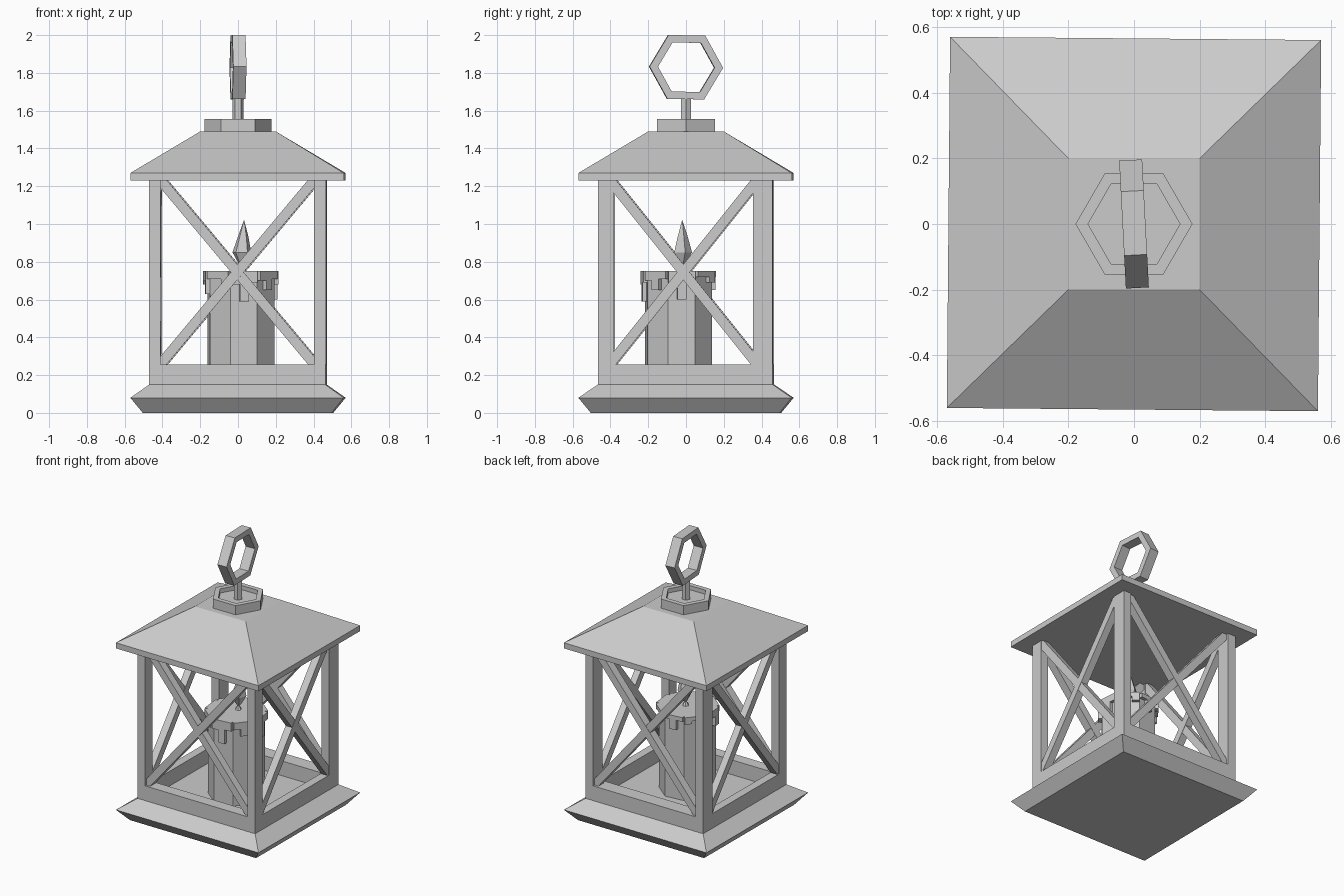
import bpy, bmesh
from math import cos, sin, pi, radians
from mathutils import Vector, Matrix

if "Cube" in bpy.data.objects:
    bpy.data.objects.remove(bpy.data.objects["Cube"])

TURN = radians(-0.5)   # slight hand-made twist of frame and roof


def finish(name, bm):
    bmesh.ops.recalc_face_normals(bm, faces=bm.faces)
    me = bpy.data.meshes.new(name)
    bm.to_mesh(me)
    bm.free()
    ob = bpy.data.objects.new(name, me)
    bpy.context.collection.objects.link(ob)
    return ob


def ring(n, r, z, start=0.0, cx=0.0, cy=0.0):
    return [(cx + r * cos(start + 2 * pi * i / n), cy + r * sin(start + 2 * pi * i / n), z)
            for i in range(n)]


def rect(x, y, z, a=TURN, cy=0.0):
    return [tuple(Matrix.Rotation(a, 3, 'Z') @ Vector((sx * x, cy + sy * y, z)))
            for sx, sy in ((1, -1), (1, 1), (-1, 1), (-1, -1))]


def loft(name, loops, closed=False):
    bm = bmesh.new()
    vs = [[bm.verts.new(p) for p in lp] for lp in loops]
    n = len(vs[0])
    pairs = list(zip(vs, vs[1:])) + ([(vs[-1], vs[0])] if closed else [])
    for a, b in pairs:
        for i in range(n):
            j = (i + 1) % n
            bm.faces.new((a[i], a[j], b[j], b[i]))
    if not closed:
        bm.faces.new(vs[0])
        bm.faces.new(vs[-1])
    return finish(name, bm)


def box(name, size, mat):
    bm = bmesh.new()
    bmesh.ops.create_cube(bm, size=1, matrix=mat @ Matrix.Diagonal((*size, 1)))
    return finish(name, bm)


# Base: flared plinth, low wall and sunken floor
loft("base", [rect(.5, .5, 0), rect(.565, .565, .08), rect(.466, .463, .15),
              rect(.466, .463, .255), rect(.407, .37, .255, cy=-.01),
              rect(.407, .37, .15, cy=-.01)])

# Corner posts
twist = Matrix.Rotation(TURN, 4, 'Z')
for sx, nx in ((-1, "left"), (1, "right")):
    for y0, y1, ny in ((-.463, -.38, "front"), (.36, .463, "back")):
        box(f"{ny}_{nx}_post", (.06, y1 - y0, 1.01),
            twist @ Matrix.Translation((sx * .436, (y0 + y1) / 2, .745)))


# Crossed braces on all four sides
def brace(name, a, b, depth):
    a, b = Vector(a), Vector(b)
    d = (b - a).normalized()
    out = Vector((0, 1, 0)) if abs(d.y) < 1e-6 else Vector((1, 0, 0))
    m = Matrix((out, d.cross(out), d)).transposed().to_4x4()
    m.translation = (a + b) / 2
    box(name, (depth, .052, (b - a).length), twist @ m)


for s in (-1, 1):
    for side, nm in ((-1, "front"), (1, "back")):
        brace(f"{nm}_brace", (-.418 * s, side * .42, .245), (.418 * s, side * .42, 1.245), .055 + .002 * s)
    for side, nm in ((-1, "left"), (1, "right")):
        brace(f"{nm}_brace", (side * .435, -.01 - .4 * s, .245), (side * .435, -.01 + .4 * s, 1.245), .05 + .002 * s)

# Roof
loft("roof", [rect(.565, .565, 1.23), rect(.565, .565, 1.27), rect(.2, .2, 1.49, 0)])

# Hexagonal collar with recess, stem and hanging ring
loft("collar", [ring(6, .178, 1.485), ring(6, .178, 1.555),
                ring(6, .14, 1.555), ring(6, .14, 1.525)])
loft("stem", [ring(6, .03, 1.51), ring(6, .03, 1.68)])
tilt = Matrix.Rotation(radians(3), 3, 'Z')


def hang(r, x):
    return [tuple(tilt @ Vector((x, py, pz)) + Vector((0, 0, 1.83)))
            for py, pz, _ in ring(6, r, 0, radians(-1))]


loft("hanging_ring", [hang(.195, -.035), hang(.195, .035), hang(.15, .035), hang(.15, -.035)], True)

# Candle
CX, CY, R, A = .015, -.04, .185, radians(-17)
loft("candle", [ring(8, R, .15, A, CX, CY), ring(8, R, .75, A, CX, CY)])

# Wax drips: three strips on each candle face, hanging to different depths
drops = [(.07, .15, .05), (.03, .03, .06), (.03, .1, .03), (.05, .03, .03),
         (.07, .05, .12), (.04, .04, .07), (.07, .16, .06), (.05, .1, .04)]
flat, strip = R * cos(pi / 8), 2 * R * sin(pi / 8) / 3
for f, depths in enumerate(drops):
    turn = Matrix.Translation((CX, CY, 0)) @ Matrix.Rotation(A + pi / 8 + f * pi / 4, 4, 'Z')
    for k, h in enumerate(depths):
        box("wax_drip", (.03, strip, h),
            turn @ Matrix.Translation((flat + .008, (k - 1) * strip, .75 - h / 2)))

# Wick and flame
loft("wick", [ring(6, .024, .745, 0, .02, -.025), ring(6, .009, .775, 0, .02, -.025),
              ring(6, .012, .81, 0, .02, -.025)])
loft("flame", [ring(5, .015, .785, .3, .02, -.02), ring(5, .052, .85, .3, .02, -.02),
               ring(5, .03, .93, .3, .027, -.02), ring(5, .001, 1.02, .3, .032, -.02)])
